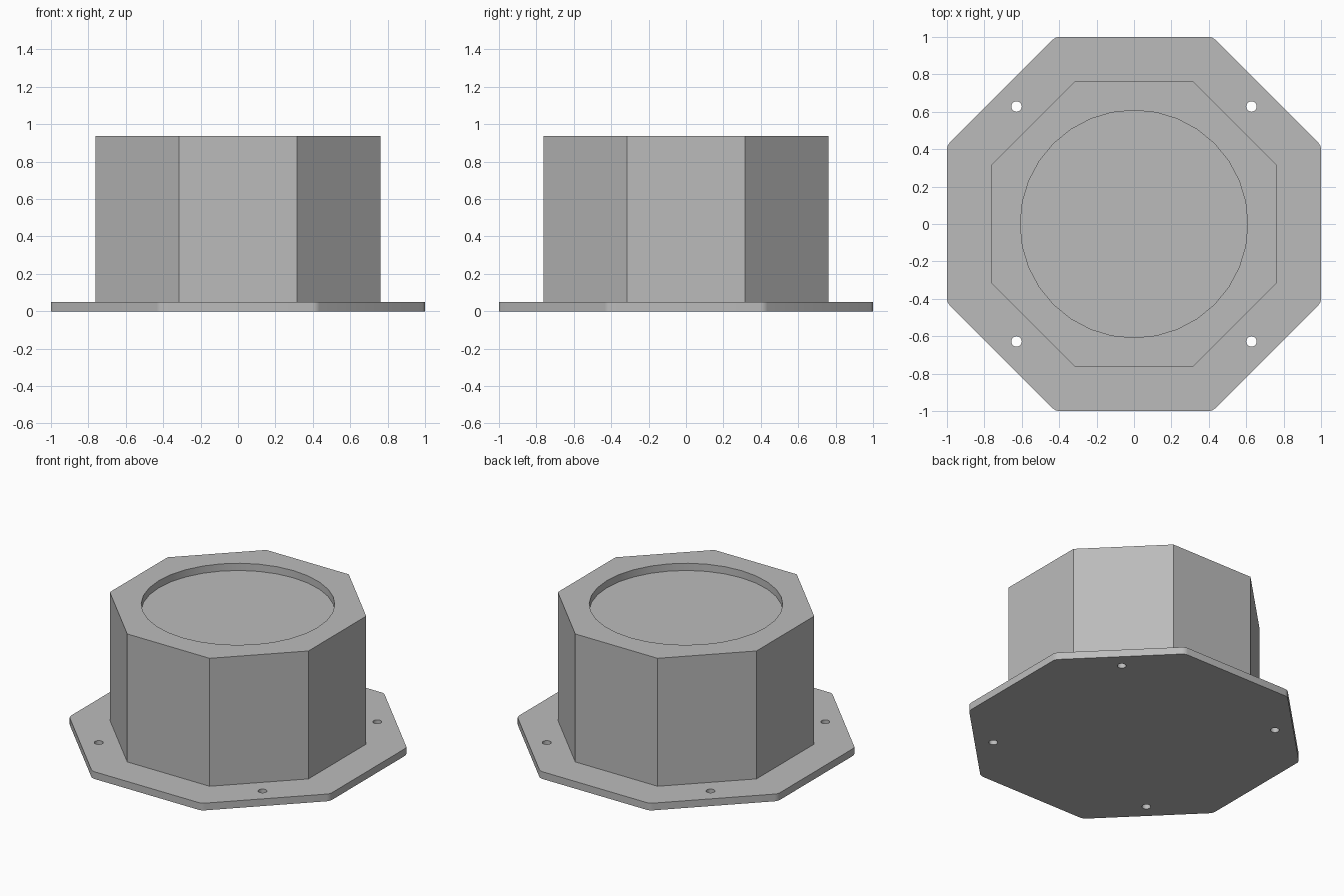
import bpy, bmesh, math

cube = bpy.data.objects.get("Cube")
if cube:
    bpy.data.objects.remove(cube, do_unlink=True)

grey = bpy.data.materials.new("grey plastic")
grey.use_nodes = True
COLOUR = (0.5, 0.5, 0.5, 1)
grey.diffuse_color = COLOUR
grey.node_tree.nodes["Principled BSDF"].inputs["Base Color"].default_value = COLOUR


def prism(name, outline, z0, z1, corner=0):
    """Upright prism over an outline, with optionally rounded corners."""
    bm = bmesh.new()
    face = bm.faces.new([bm.verts.new((x, y, z0)) for x, y in outline])
    top = bmesh.ops.extrude_face_region(bm, geom=[face])["geom"]
    for v in top:
        if isinstance(v, bmesh.types.BMVert):
            v.co.z = z1
    if corner:
        upright = [e for e in bm.edges
                   if abs(e.verts[0].co.z - e.verts[1].co.z) > 0.01]
        bmesh.ops.bevel(bm, geom=upright, offset=corner, segments=4,
                        profile=0.5, affect='EDGES')
    bmesh.ops.recalc_face_normals(bm, faces=bm.faces)
    mesh = bpy.data.meshes.new(name)
    bm.to_mesh(mesh)
    bm.free()
    mesh.materials.append(grey)
    obj = bpy.data.objects.new(name, mesh)
    bpy.context.collection.objects.link(obj)
    return obj


def octagon(flat, half_side):
    """Octagon from its flat distance and half the length of a flat side."""
    a, b = flat, half_side
    return [(a, -b), (a, b), (b, a), (-b, a), (-a, b), (-a, -b), (-b, -a), (b, -a)]


def circle(radius, sides, cx=0, cy=0):
    return [(cx + radius * math.cos(math.tau * i / sides),
             cy + radius * math.sin(math.tau * i / sides)) for i in range(sides)]


def cut(obj, cutter):
    """Subtract the cutter, then throw it away."""
    cutter.hide_render = True
    mod = obj.modifiers.new("cut", 'BOOLEAN')
    mod.operation = 'DIFFERENCE'
    mod.solver = 'EXACT'
    mod.object = cutter
    bpy.context.view_layer.objects.active = obj
    bpy.ops.object.modifier_apply(modifier=mod.name)
    bpy.data.objects.remove(cutter, do_unlink=True)


BASE, TOP, RECESS = 0.05, 0.937, 0.05

# Mounting flange with four screw holes
flange = prism("mounting_flange", octagon(1, 0.42), 0, BASE, corner=0.02)
for sx in (-1, 1):
    for sy in (-1, 1):
        cut(flange, prism("hole_cutter", circle(0.028, 24, sx * 0.628, sy * 0.628),
                          -0.1, BASE + 0.1))

# Housing with a shallow round recess in its top
housing = prism("housing", octagon(0.762, 0.316), BASE, TOP)
cut(housing, prism("recess_cutter", circle(0.608, 32), TOP - RECESS, TOP + 0.1))

# Smooth the rounded corners and hole walls, keep real edges sharp
for obj in (flange, housing):
    bpy.ops.object.select_all(action='DESELECT')
    obj.select_set(True)
    bpy.context.view_layer.objects.active = obj
    bpy.ops.object.shade_smooth_by_angle(angle=math.radians(30))
